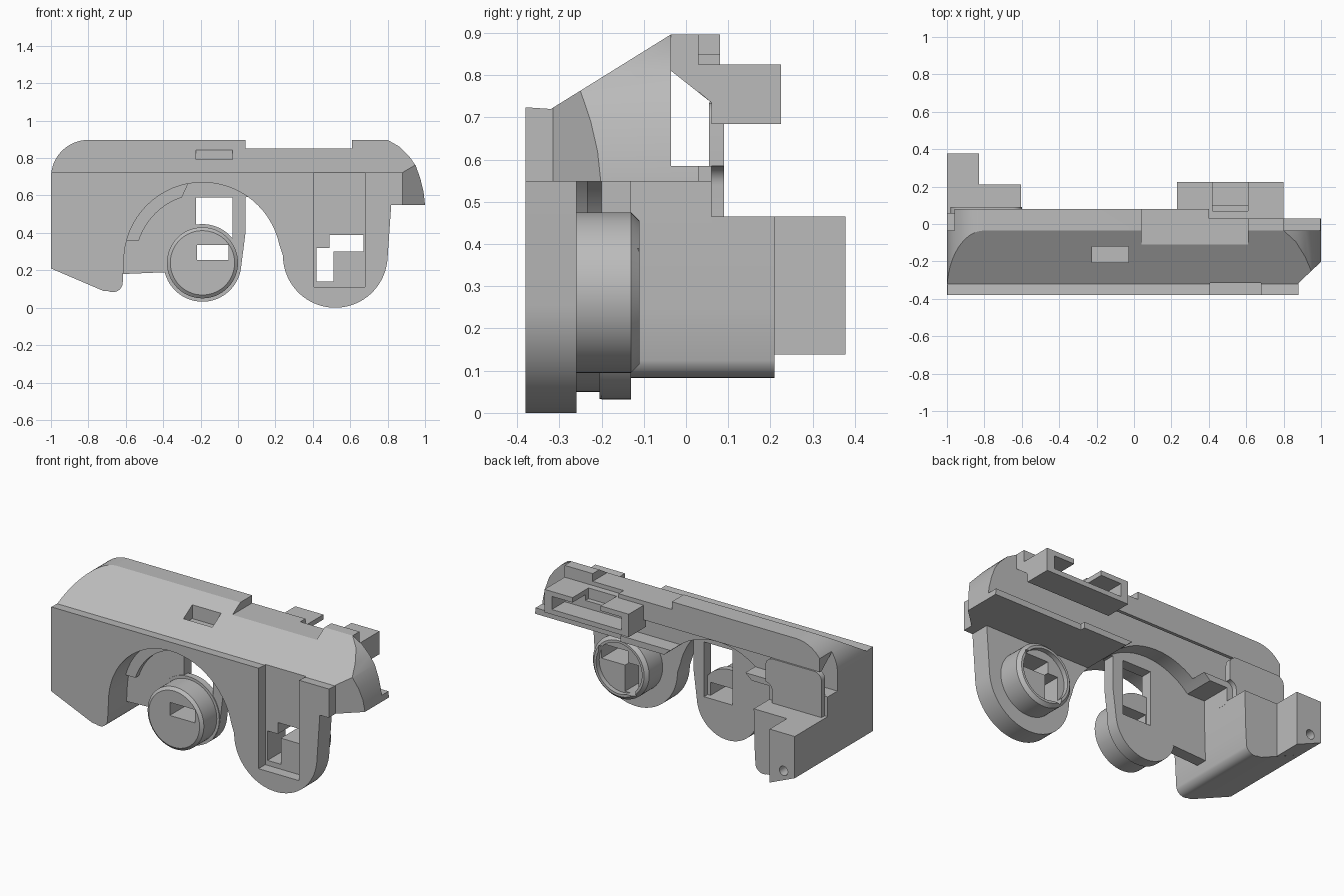
import bpy, bmesh, math

old = bpy.data.objects.get("Cube")
if old:
    bpy.data.objects.remove(old)

grey = bpy.data.materials.new("plain_grey")
grey.use_nodes = True
grey.diffuse_color = (0.5, 0.5, 0.5, 1)
grey.node_tree.nodes["Principled BSDF"].inputs["Base Color"].default_value = (0.5, 0.5, 0.5, 1)


def arc(cx, cy, r, start, end, n=24):
    steps = [math.radians(start + (end - start) * i / n) for i in range(n + 1)]
    return [(cx + r * math.cos(t), cy + r * math.sin(t)) for t in steps]


def rect(x0, x1, y0, y1):
    return [(x0, y0), (x1, y0), (x1, y1), (x0, y1)]


def disc(cx, cy, r):
    return arc(cx, cy, r, 0, 360, 64)[:-1]


def prism(name, points, axis, low, high, top_points=None):
    """Extrude a flat outline along one axis, optionally to another outline."""
    place = {"x": lambda p, d: (d, p[0], p[1]),
             "y": lambda p, d: (p[0], d, p[1]),
             "z": lambda p, d: (p[0], p[1], d)}[axis]
    bm = bmesh.new()
    a = [bm.verts.new(place(p, low)) for p in points]
    b = [bm.verts.new(place(p, high)) for p in (top_points or points)]
    bm.faces.new(a)
    bm.faces.new(b[::-1])
    for i in range(len(a)):
        j = (i + 1) % len(a)
        bm.faces.new((a[i], b[i], b[j], a[j]))
    bmesh.ops.recalc_face_normals(bm, faces=bm.faces)
    mesh = bpy.data.meshes.new(name)
    bm.to_mesh(mesh)
    bm.free()
    mesh.materials.append(grey)
    ob = bpy.data.objects.new(name, mesh)
    bpy.context.collection.objects.link(ob)
    return ob


def combine(ob, other, operation="DIFFERENCE"):
    mod = ob.modifiers.new("shape", "BOOLEAN")
    mod.operation, mod.solver, mod.object = operation, "EXACT", other
    bpy.context.view_layer.objects.active = ob
    bpy.ops.object.modifier_apply(modifier=mod.name)
    bpy.data.objects.remove(other)


def cut(ob, points, axis, low, high):
    combine(ob, prism("cutter", points, axis, low, high))


KNOB = (-0.19, 0.24)
RING = (0.53, 0.285)
ARCH = disc(-0.19, 0.25, 0.42)

# Upper housing: long section trimmed by the rounded end silhouette
section = [(-0.38, 0.548), (-0.38, 0.724), (-0.32, 0.72), (-0.035, 0.897), (0.08, 0.897),
           (0.08, 0.735), (0.06, 0.735), (-0.035, 0.81), (-0.035, 0.585),
           (0.06, 0.585), (0.06, 0.548)]
housing = prism("upper_housing", section, "x", -1.1, 1.1)
left_end = arc(-0.8, 0.697, 0.2, 90, 180, 16)
right_end = [(1, 0.55), (0.992, 0.62), (0.975, 0.69), (0.95, 0.76), (0.915, 0.81),
             (0.865, 0.86), (0.8, 0.897)]
outline = right_end + left_end + [(-1, 0.5), (1, 0.5)]
combine(housing, prism("silhouette", outline, "y", -0.5, 0.5), "INTERSECT")
cut(housing, ARCH, "y", -0.5, 0.1)
cut(housing, [(0.88, -0.45), (0.88, -0.315), (1.05, -0.155), (1.05, -0.45)], "z", 0.4, 1)
cut(housing, rect(0.4, 1.1, 0.03, 0.3), "z", 0.5, 1)
for x0, x1 in ((0.8, 1.1), (-1.1, -0.96)):
    cut(housing, rect(x0, x1, -0.035, 0.3), "z", 0.585, 1)
cut(housing, rect(0.04, 0.61, 0.85, 1), "y", -0.2, 0.2)
cut(housing, rect(-0.225, -0.03, -0.205, -0.12), "z", 0.76, 1)
cut(housing, rect(0.405, 0.68, 0.4, 0.8), "y", -0.5, -0.315)

# Front lobe plate with a slotted pocket
lobe_outline = arc(0.52, 0.28, 0.28, 180, 355, 40) + [(0.82, 0.56), (0.1, 0.56), (0.2, 0.4)]
lobe = prism("front_lobe", lobe_outline, "y", -0.38, -0.26)
cut(lobe, ARCH, "y", -0.5, 0)
cut(lobe, rect(0.405, 0.68, 0.11, 0.8), "y", -0.5, -0.315)

# Ring behind the lobe with a sunken floor
ring = prism("rear_ring", disc(*RING, 0.19), "y", -0.262, -0.13)
rim = prism("rim", disc(*RING, 0.19), "y", -0.13, -0.11, disc(*RING, 0.17))
combine(ring, rim, "UNION")
cut(ring, disc(*RING, 0.155), "y", -0.14, 0)
key_slot = [(0.42, 0.14), (0.51, 0.14), (0.51, 0.3), (0.67, 0.3), (0.67, 0.39),
            (0.49, 0.39), (0.49, 0.32), (0.42, 0.32)]
for part in (lobe, ring):
    cut(part, key_slot, "y", -0.5, 0)

# Left block, shoulder and rear tail share one slanted underside
foot = [(-1, 0.21), (-0.72, 0.09)] + arc(-0.67, 0.138, 0.055, 245, 345, 8)
prism("left_block", foot + [(-0.61, 0.25), (-0.605, 0.465), (-1, 0.465)], "y", -0.38, 0.21)
shoulder = prism("left_shoulder", rect(-1, -0.4, 0.25, 0.56), "y", -0.38, -0.13)
cut(shoulder, ARCH, "y", -0.5, 0.1)
prism("rear_shoulder", rect(-1, -0.605, 0.45, 0.56), "y", -0.14, 0.06)
tail = prism("rear_tail", [(-1, 0.21), (-0.83, 0.138), (-0.83, 0.465), (-1, 0.465)],
             "y", 0.2, 0.378)
cut(tail, disc(-0.925, 0.235, 0.028), "y", 0.28, 0.5)

# Rounded upright tab, narrowing in a concave curve where it meets the block
tab_outline = ([(-0.98, 0.455), (-0.645, 0.455)] + arc(-0.6, 0.54, 0.045, 180, 90, 8)
               + arc(-0.65, 0.685, 0.05, 0, 90, 8) + arc(-0.93, 0.685, 0.05, 90, 180, 8))
prism("upright_tab", tab_outline, "y", 0.055, 0.09)

# Thin wall inside the arch, running down into a hanging tongue
wall_outline = [(-0.615, 0.18), (-0.38, 0.19)] + arc(*KNOB, 0.208, 195, 350, 24) + [
    (0.04, 0.4), (0.04, 0.59), (0.1, 0.6), (0.1, 0.68), (-0.615, 0.68)]
wall = prism("inner_wall", wall_outline, "y", -0.2, -0.13)
cut(wall, rect(-0.225, -0.03, 0.255, 0.59), "y", -0.3, 0.3)
band = arc(-0.19, 0.25, 0.357, 108, 162, 20) + arc(-0.19, 0.25, 0.425, 165, 100, 20)
prism("raised_band", band, "y", -0.235, -0.195)

# Stepped round knob with a through slot
knob = prism("knob", disc(*KNOB, 0.172), "y", -0.345, -0.33, disc(*KNOB, 0.19))
combine(knob, prism("barrel", disc(*KNOB, 0.19), "y", -0.33, -0.19), "UNION")
combine(knob, prism("flange", disc(*KNOB, 0.207), "y", -0.205, -0.165), "UNION")
cut(knob, rect(-0.22, -0.05, 0.255, 0.335), "y", -0.5, 0.5)

# Rear bracket with a pocket and a top notch
bracket = prism("rear_bracket", [(0.025, 0.765), (0.025, 0.825), (0.225, 0.825),
                                 (0.225, 0.685), (0.06, 0.685), (0.06, 0.735)], "x", 0.23, 0.8)
cut(bracket, rect(0.28, 0.75, 0.715, 0.795), "y", 0.1, 0.5)
cut(bracket, rect(0.42, 0.61, 0.07, 0.3), "z", 0.76, 0.9)

# Smooth round walls, keep hard edges
bpy.ops.object.select_all(action="DESELECT")
for ob in bpy.context.scene.objects:
    if ob.type == "MESH":
        ob.select_set(True)
        bpy.context.view_layer.objects.active = ob
bpy.ops.object.shade_smooth_by_angle(angle=math.radians(30))
